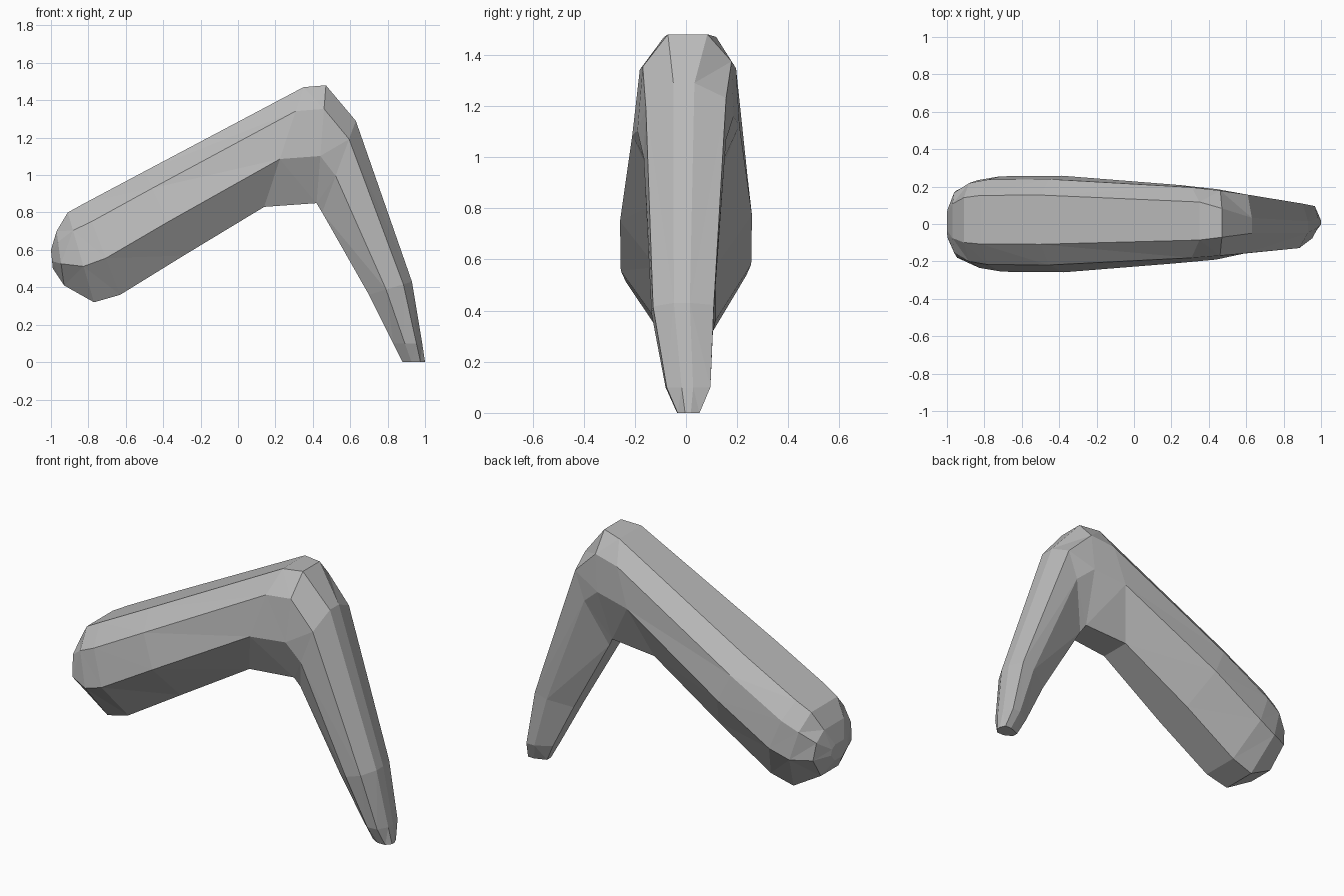
import bpy
import bmesh
from mathutils import Vector

default_cube = bpy.data.objects.get("Cube")
if default_cube:
    bpy.data.objects.remove(default_cube, do_unlink=True)


def make_material(name, colour):
    material = bpy.data.materials.new(name)
    material.use_nodes = True
    material.diffuse_color = colour
    shader = material.node_tree.nodes["Principled BSDF"]
    shader.inputs["Base Color"].default_value = colour
    shader.inputs["Roughness"].default_value = 0.8
    return material


# Cross-sections: (depth from outer to inner edge, sideways share of half width)
UPPER_SECTION = [(0, -.42), (0, .6), (.2, .93), (.55, 1),
                 (1, .45), (1, -.45), (.6, -1), (.2, -.85)]
LOWER_SECTION = [(0, -.3), (0, .2), (.12, .95), (.45, .95),
                 (1, .4), (1, -.4), (.6, -1), (.2, -.95)]


def ring_points(outer, inner, half_width, shift, blend):
    """Place one blended cross-section between an outer and an inner point."""
    start = Vector((outer[0], shift, outer[1]))
    end = Vector((inner[0], shift, inner[1]))
    points = []
    for upper, lower in zip(UPPER_SECTION, LOWER_SECTION):
        depth, side = Vector(upper).lerp(Vector(lower), blend)
        point = start.lerp(end, depth)
        point.y += side * half_width
        points.append(point)
    return points


def loft(name, rings, material):
    """Skin consecutive rings with flat faces and close both ends."""
    bm = bmesh.new()
    loops = [[bm.verts.new(p) for p in ring_points(*ring)] for ring in rings]
    for first, second in zip(loops, loops[1:]):
        count = len(first)
        for i in range(count):
            j = (i + 1) % count
            bm.faces.new((first[i], first[j], second[j], second[i]))
    bm.faces.new(loops[0])
    bm.faces.new(loops[-1])
    bmesh.ops.triangulate(bm, faces=bm.faces[:])
    bmesh.ops.recalc_face_normals(bm, faces=bm.faces[:])
    mesh = bpy.data.meshes.new(name)
    bm.to_mesh(mesh)
    bm.free()
    mesh.materials.append(material)
    limb = bpy.data.objects.new(name, mesh)
    bpy.context.collection.objects.link(limb)
    return limb


# Rings: outer (x, z), inner (x, z), half width, sideways shift, section blend
bent_limb_rings = [
    # Rounded thick end
    ((-1, .6), (-.99, .5), .08, 0, 0),
    ((-.97, .7), (-.93, .41), .18, 0, 0),
    ((-.91, .8), (-.77, .32), .235, 0, 0),
    # Thick upper segment
    ((-.82, .85), (-.63, .36), .255, 0, 0),
    ((-.5, 1.02), (-.29, .57), .258, 0, 0),
    # Bend
    ((.35, 1.47), (.14, .83), .21, 0, .1),
    ((.47, 1.48), (.42, .85), .19, 0, .4),
    ((.63, 1.29), (.45, .8), .165, 0, 1),
    # Thin tapering segment
    ((.93, .43), (.7, .36), .125, -.01, 1),
    ((.985, .1), (.83, .1), .09, .01, 1),
    ((1, 0), (.88, 0), .045, .01, 1),
]

grey = make_material("plain grey", (.5, .5, .5, 1))
loft("bent_limb", bent_limb_rings, grey)
